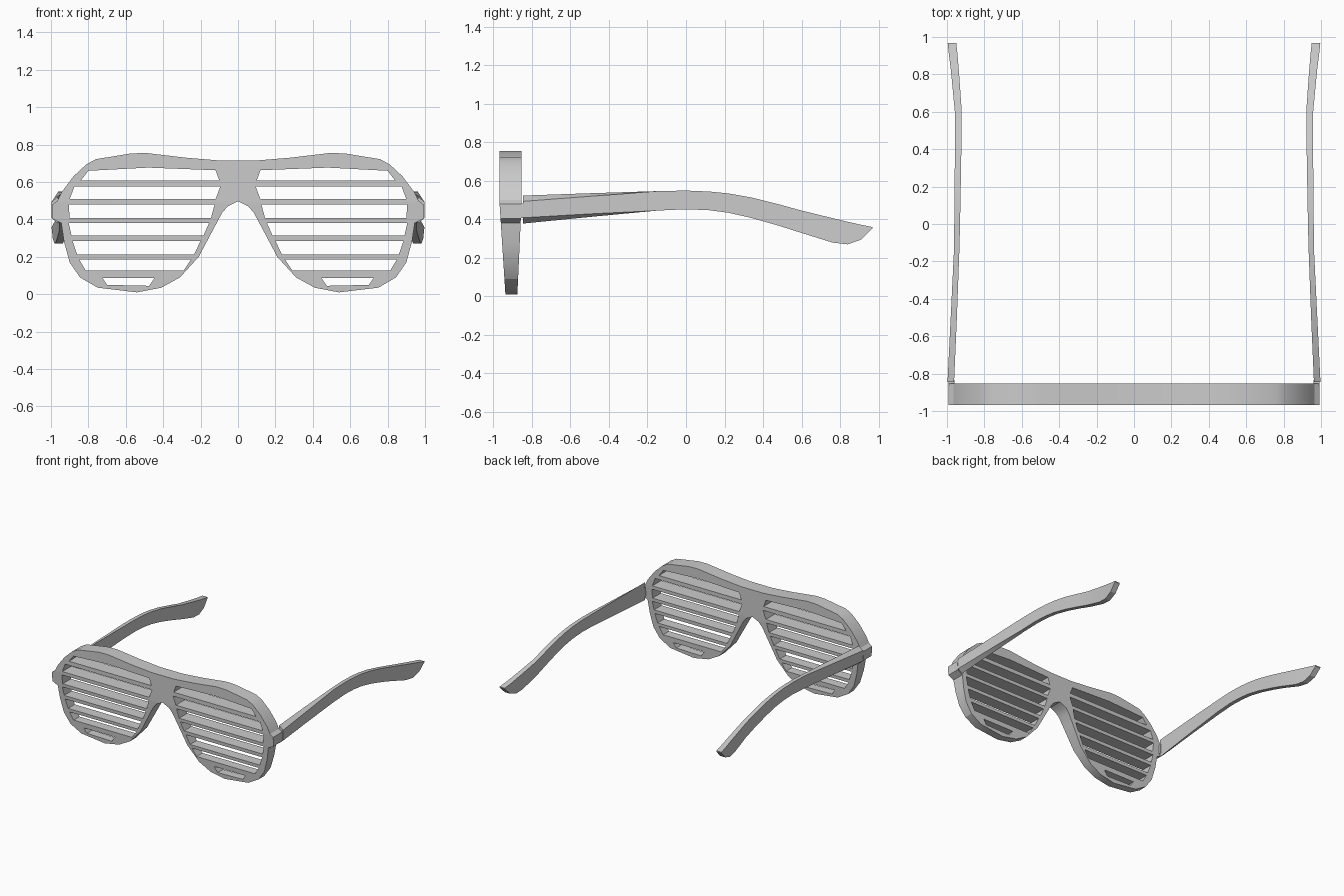
import bpy, bmesh, math
from mathutils import Matrix

cube = bpy.data.objects.get("Cube")
if cube:
    bpy.data.objects.remove(cube, do_unlink=True)

grey = bpy.data.materials.new("light grey plastic")
grey.use_nodes = True
COLOR = (0.6, 0.6, 0.6, 1)
grey.diffuse_color = COLOR
grey.node_tree.nodes["Principled BSDF"].inputs["Base Color"].default_value = COLOR


def add_object(name, bm):
    """Turn a bmesh into a finished object."""
    bmesh.ops.recalc_face_normals(bm, faces=bm.faces)
    mesh = bpy.data.meshes.new(name)
    bm.to_mesh(mesh)
    bm.free()
    mesh.materials.append(grey)
    obj = bpy.data.objects.new(name, mesh)
    bpy.context.collection.objects.link(obj)
    bpy.ops.object.select_all(action="DESELECT")
    obj.select_set(True)
    bpy.context.view_layer.objects.active = obj
    bpy.ops.object.shade_smooth_by_angle(angle=math.radians(25))
    return obj


def mirrored(points):
    return [(-x, z) for x, z in reversed(points)]


# Left half of the frame outline, from the brow to the bridge (x, z)
HALF = [(0.10, 0.715), (0.28, 0.73), (0.49, 0.755), (0.57, 0.753), (0.76, 0.722),
        (0.81, 0.695), (0.88, 0.63), (0.94, 0.55), (0.965, 0.50), (0.993, 0.48),
        (0.993, 0.405), (0.945, 0.38), (0.93, 0.28), (0.90, 0.17), (0.845, 0.09),
        (0.75, 0.035), (0.54, 0.01), (0.41, 0.035), (0.31, 0.09), (0.21, 0.20),
        (0.125, 0.36), (0.085, 0.435), (0.055, 0.47), (0.0, 0.497)]

# Shutter slots of the left lens (x, z)
SLOTS = [
    [(0.12, 0.663), (0.48, 0.677), (0.80, 0.66), (0.84, 0.608), (0.10, 0.608)],
    [(0.095, 0.575), (0.875, 0.575), (0.90, 0.508), (0.12, 0.508)],
    [(0.125, 0.48), (0.905, 0.48), (0.90, 0.407), (0.145, 0.407)],
    [(0.155, 0.38), (0.905, 0.38), (0.89, 0.313), (0.185, 0.313)],
    [(0.20, 0.285), (0.885, 0.285), (0.86, 0.213), (0.235, 0.213)],
    [(0.25, 0.187), (0.85, 0.187), (0.815, 0.128), (0.29, 0.128)],
    [(0.445, 0.088), (0.725, 0.088), (0.70, 0.05), (0.475, 0.045)],
]


def build_frame():
    # Filled flat curve with holes, extruded to the frame depth
    curve = bpy.data.curves.new("frame_profile", "CURVE")
    curve.dimensions = "2D"
    curve.fill_mode = "BOTH"
    curve.extrude = 0.0575
    loops = [HALF + mirrored(HALF[:-1])] + SLOTS + [mirrored(s) for s in SLOTS]
    for loop in loops:
        spline = curve.splines.new("POLY")
        spline.points.add(len(loop) - 1)
        spline.use_cyclic_u = True
        for point, (x, z) in zip(spline.points, loop):
            point.co = (x, z, 0, 1)
    helper = bpy.data.objects.new("frame_profile", curve)
    bpy.context.collection.objects.link(helper)
    graph = bpy.context.evaluated_depsgraph_get()
    mesh = bpy.data.meshes.new_from_object(helper.evaluated_get(graph))
    bm = bmesh.new()
    bm.from_mesh(mesh)
    bpy.data.objects.remove(helper)
    bpy.data.curves.remove(curve)
    bpy.data.meshes.remove(mesh)
    bmesh.ops.remove_doubles(bm, verts=bm.verts, dist=0.0002)
    bmesh.ops.transform(bm, matrix=Matrix.Rotation(math.pi / 2, 4, "X"), verts=bm.verts)
    # Thin the depth towards the bottom
    bmesh.ops.bisect_plane(bm, geom=bm.verts[:] + bm.edges[:] + bm.faces[:],
                           plane_co=(0, 0, 0.49), plane_no=(0, 0, 1))
    for v in bm.verts:
        t = max(0, (0.49 - v.co.z) / 0.48)
        v.co.y = (-0.968 + 0.031 * t) if v.co.y < 0 else (-0.853 - 0.022 * t)
    add_object("shutter_frame", bm)


# Temple stations: y, bottom z, top z, inner x, outer x, slant of the outer edges
STATIONS = [
    (-0.845, 0.378, 0.523, 0.962, 0.997, 0.030), (-0.50, 0.412, 0.535, 0.947, 0.980, 0.016),
    (-0.15, 0.445, 0.546, 0.934, 0.963, 0.0), (0.0, 0.452, 0.549, 0.930, 0.961, 0.0),
    (0.12, 0.447, 0.544, 0.928, 0.960, 0.0), (0.22, 0.434, 0.534, 0.926, 0.959, 0.0),
    (0.34, 0.407, 0.513, 0.924, 0.958, 0.0), (0.48, 0.367, 0.478, 0.922, 0.957, 0.0),
    (0.60, 0.329, 0.445, 0.921, 0.958, 0.0), (0.76, 0.279, 0.406, 0.932, 0.973, 0.0),
    (0.84, 0.270, 0.387, 0.938, 0.981, 0.0), (0.91, 0.295, 0.371, 0.944, 0.990, 0.0),
    (0.967, 0.352, 0.360, 0.950, 0.996, 0.0),
]


def build_temple(name, side):
    bm = bmesh.new()
    rings = []
    for y, low, high, inner, outer, slant in STATIONS:
        section = [(inner, low), (outer, low + slant), (outer, high - slant), (inner, high)]
        rings.append([bm.verts.new((side * x, y, z)) for x, z in section])
    for a, b in zip(rings, rings[1:]):
        for i in range(4):
            j = (i + 1) % 4
            bm.faces.new((a[i], a[j], b[j], b[i]))
    bm.faces.new(rings[0])
    bm.faces.new(rings[-1])
    add_object(name, bm)


def build_hinge(name, side):
    bm = bmesh.new()
    bmesh.ops.create_cube(bm, size=1, matrix=Matrix.Translation((side * 0.976, -0.85, 0.445))
                          @ Matrix.Diagonal((0.032, 0.03, 0.075, 1)))
    add_object(name, bm)


build_frame()
for label, side in (("left", 1), ("right", -1)):
    build_temple(label + "_temple", side)
    build_hinge(label + "_hinge", side)
